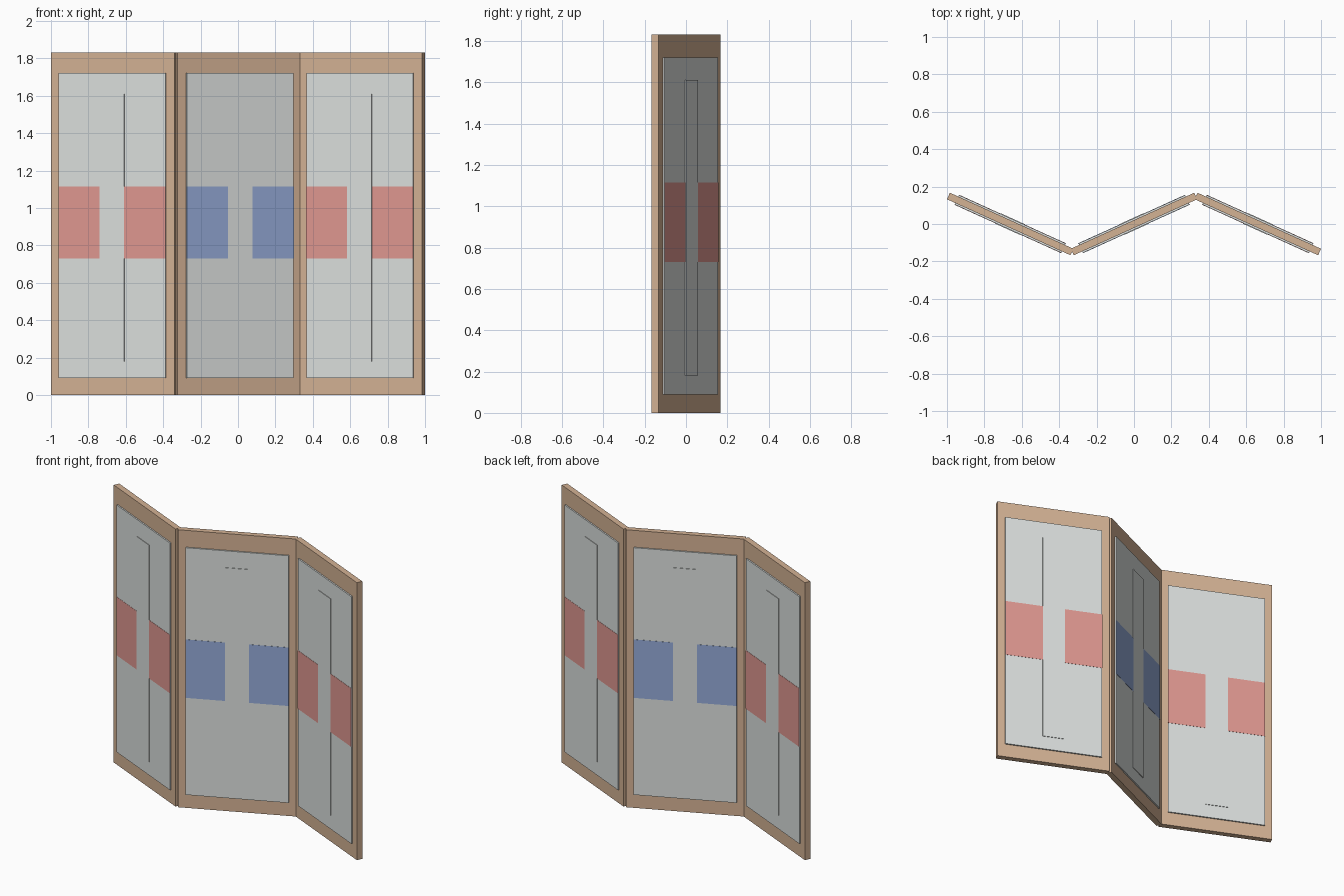
import bpy
from math import radians, cos, sin
from mathutils import Matrix, Vector

if "Cube" in bpy.data.objects:
    bpy.data.objects.remove(bpy.data.objects["Cube"])

ANGLE = radians(24.4)      # fold angle of each panel
WIDTH, THICK, HEIGHT = 0.725, 0.038, 1.83
SPACING = 0.662


def material(name, rgb):
    def lin(c):
        c /= 255
        return c / 12.92 if c <= 0.04045 else ((c + 0.055) / 1.055) ** 2.4
    m = bpy.data.materials.new(name)
    m.diffuse_color = (*[lin(c) for c in rgb], 1)
    m.use_nodes = True
    m.node_tree.nodes["Principled BSDF"].inputs["Base Color"].default_value = m.diffuse_color
    return m


wood = material("light_wood", (212, 178, 148))
paper = material("pale_grey_paper", (220, 224, 222))
red = material("soft_red", (224, 152, 145))
blue = material("soft_blue", (148, 170, 215))


def box(name, width, depth, z0, z1, mat, place, offset=0.0):
    """Box in panel space: x along the panel, y through its thickness."""
    bpy.ops.mesh.primitive_cube_add(size=1)
    ob = bpy.context.object
    ob.name = name
    ob.data.transform(Matrix.Translation((0, offset, (z0 + z1) / 2))
                      @ Matrix.Diagonal((width, depth, z1 - z0, 1)))
    ob.data.materials.append(mat)
    ob.matrix_world = place


# Three zigzag panels, each dressed the same on both faces
for label, x, turn, tint in (("left", -SPACING, -1, red),
                             ("middle", 0, 1, blue),
                             ("right", SPACING, -1, red)):
    place = Matrix.Translation((x, 0, 0)) @ Matrix.Rotation(turn * ANGLE, 4, 'Z')
    box(label + "_frame", WIDTH, THICK, 0, HEIGHT, wood, place)
    for face, s in (("front", -1), ("back", 1)):
        base = THICK / 2
        tag = f"{label}_{face}_"
        # paper sheet standing proud of the frame
        box(tag + "sheet", 0.626, 0.009, 0.09, 1.72, paper, place, s * (base + 0.0045))
        # two coloured squares either side of a raised centre strip
        for side, k in (("a", -1), ("b", 1)):
            shift = place @ Matrix.Translation((k * 0.193, 0, 0))
            box(tag + "square_" + side, 0.242, 0.002, 0.73, 1.115, tint, shift,
                s * (base + 0.0095))
        box(tag + "strip", 0.144, 0.004, 0.18, 1.61, paper, place, s * (base + 0.0105))
